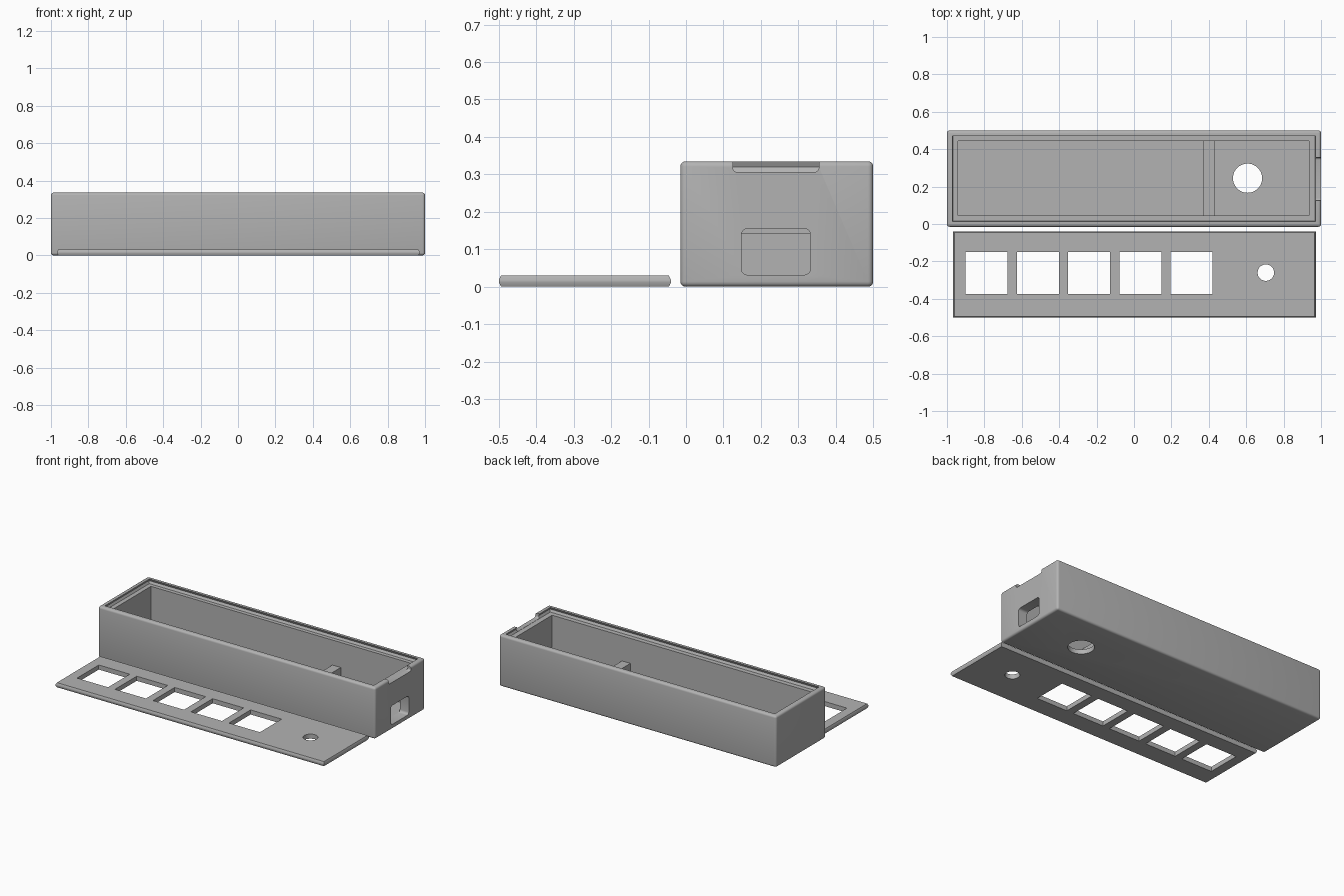
import bpy, bmesh, math
from mathutils import Matrix, Vector

cube = bpy.data.objects.get("Cube")
if cube:
    bpy.data.objects.remove(cube, do_unlink=True)

grey = bpy.data.materials.new("plain grey")
grey.use_nodes = True
colour = (0.45, 0.45, 0.45, 1)
grey.diffuse_color = colour
grey.node_tree.nodes["Principled BSDF"].inputs["Base Color"].default_value = colour


def finish(name, bm):
    bmesh.ops.recalc_face_normals(bm, faces=bm.faces)
    mesh = bpy.data.meshes.new(name)
    bm.to_mesh(mesh)
    bm.free()
    mesh.materials.append(grey)
    ob = bpy.data.objects.new(name, mesh)
    bpy.context.collection.objects.link(ob)
    return ob


def block(name, x, y, z, radius=0, axis=None):
    """Box between limits; rounds all edges, or only those along one axis."""
    bm = bmesh.new()
    size = Vector((x[1] - x[0], y[1] - y[0], z[1] - z[0]))
    mid = Vector((x[0] + x[1], y[0] + y[1], z[0] + z[1])) / 2
    bmesh.ops.create_cube(bm, size=1, matrix=Matrix.Translation(mid) @ Matrix.Diagonal((*size, 1)))
    if radius:
        edges = [e for e in bm.edges if axis is None or
                 abs((e.verts[0].co - e.verts[1].co).normalized()[axis]) > 0.9]
        bmesh.ops.bevel(bm, geom=edges, offset=radius, segments=4, profile=0.5, affect='EDGES')
    return finish(name, bm)


def stack(name, x, y, levels):
    """Rectangle lofted through (height, inset) levels."""
    bm = bmesh.new()
    rings = []
    for z, d in levels:
        corners = ((x[0] + d, y[0] + d), (x[1] - d, y[0] + d),
                   (x[1] - d, y[1] - d), (x[0] + d, y[1] - d))
        rings.append([bm.verts.new((px, py, z)) for px, py in corners])
    for low, high in zip(rings, rings[1:]):
        for i in range(4):
            j = (i + 1) % 4
            bm.faces.new((low[i], low[j], high[j], high[i]))
    bm.faces.new(rings[0])
    bm.faces.new(rings[-1])
    return finish(name, bm)


def drill(x, y, radius):
    bm = bmesh.new()
    bmesh.ops.create_cone(bm, cap_ends=True, segments=48, radius1=radius, radius2=radius,
                          depth=0.2, matrix=Matrix.Translation((x, y, 0)))
    return finish("drill_cutter", bm)


def cut(ob, cutters):
    for c in cutters:
        mod = ob.modifiers.new("cut", 'BOOLEAN')
        mod.operation = 'DIFFERENCE'
        mod.solver = 'EXACT'
        mod.object = c
    bpy.context.view_layer.update()
    graph = bpy.context.evaluated_depsgraph_get()
    mesh = bpy.data.meshes.new_from_object(ob.evaluated_get(graph))
    ob.modifiers.clear()
    ob.data = mesh
    for c in cutters:
        bpy.data.objects.remove(c, do_unlink=True)


# Open case: cavity, lid slot with a snap groove, finger notch, port and floor hole
case = block("case", (-1, 1), (-0.015, 0.5), (0, 0.335), 0.014)
cut(case, [
    block("cavity_cutter", (-0.94, 0.935), (0.045, 0.445), (0.03, 0.5)),
    stack("slot_cutter", (-0.977, 0.977), (0.007, 0.478),
          ((0.305, 0.008), (0.32, 0), (0.335, 0.007), (0.4, 0.007))),
    block("notch_cutter", (0.95, 1.1), (0.125, 0.355), (0.306, 0.45), 0.012, 0),
    block("port_cutter", (0.9, 1.1), (0.148, 0.332), (0.0315, 0.155), 0.016, 0),
    drill(0.607, 0.245, 0.078),
])

# Low partition across the case
block("partition", (0.37, 0.43), (0.035, 0.455), (0.02, 0.142))

# Flat lid with pointed snap edges, five square windows and a round hole
lid = stack("lid", (-0.967, 0.972), (-0.5, -0.04),
            ((0, 0.006), (0.012, 0), (0.018, 0), (0.03, 0.006)))
pitch = 0.274
windows = [block("window_cutter", (-0.9 + i * pitch, -0.676 + i * pitch),
                 (-0.374, -0.15), (-0.1, 0.1)) for i in range(5)]
cut(lid, windows + [drill(0.705, -0.26, 0.044)])

# Smooth the rounded edges, keep the corners crisp
bpy.ops.object.select_all(action='DESELECT')
for ob in (case, lid):
    ob.select_set(True)
bpy.context.view_layer.objects.active = case
bpy.ops.object.shade_smooth_by_angle(angle=math.radians(30))
